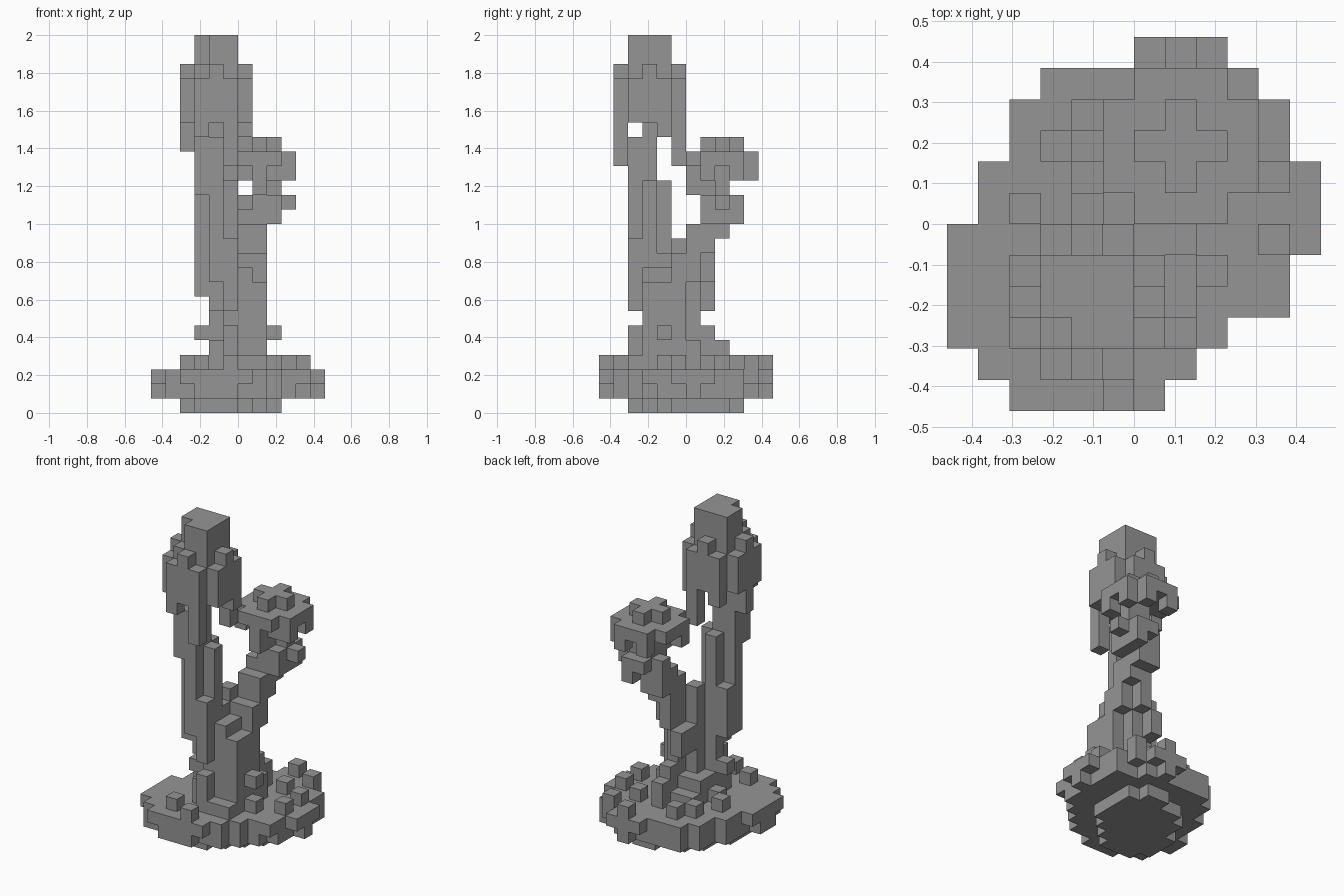
import bpy
import bmesh
from mathutils import Vector

UNIT = 1 / 13  # edge of one block

if "Cube" in bpy.data.objects:
    bpy.data.objects.remove(bpy.data.objects["Cube"], do_unlink=True)

grey = bpy.data.materials.new("stone_grey")
grey.use_nodes = True
grey.diffuse_color = (0.3, 0.3, 0.3, 1)
grey.node_tree.nodes["Principled BSDF"].inputs["Base Color"].default_value = grey.diffuse_color

parts = {}


def box(part, x, y, z):
    """Fill a block region; each range is (low edge, high edge)."""
    cells = parts.setdefault(part, set())
    cells.update((i, j, k) for i in range(*x) for j in range(*y) for k in range(*z))


def cell(part, x, y, low, high=None):
    """Fill one upright column of blocks."""
    box(part, (x, x + 1), (y, y + 1), (low, high or low + 1))


def layer(part, z, first_row, rows):
    """Fill one level from the x range of each row, front to back."""
    for j, span in enumerate(rows, start=first_row):
        box(part, span, (j, j + 1), (z, z + 1))


def build(part, solid):
    """Make a mesh from the outward faces of a part's blocks."""
    bm = bmesh.new()
    for c in sorted(parts[part]):
        for axis in range(3):
            for side in (0, 1):
                near = list(c)
                near[axis] += 2 * side - 1
                if tuple(near) in solid:
                    continue
                corners = []
                for a, b in ((0, 0), (1, 0), (1, 1), (0, 1)):
                    p = Vector(c)
                    p[axis] += side
                    p[(axis + 1) % 3] += a
                    p[(axis + 2) % 3] += b
                    corners.append(bm.verts.new(p * UNIT))
                bm.faces.new(corners if side else corners[::-1])
    bmesh.ops.remove_doubles(bm, verts=bm.verts, dist=UNIT / 100)
    mesh = bpy.data.meshes.new(part)
    bm.to_mesh(mesh)
    bm.free()
    mesh.materials.append(grey)
    bpy.context.collection.objects.link(bpy.data.objects.new(part, mesh))


# Ground disk: wide upper layer, slightly trimmed lower layer, small foot
layer("ground_disk", 2, -6, [(-4, 1), (-5, 2), (-6, 3), (-6, 5), (-6, 5), (-6, 6),
                             (-5, 6), (-5, 6), (-4, 5), (-4, 5), (-3, 4), (0, 3)])
layer("ground_disk", 1, -6, [(-3, 0), (-5, 2), (-5, 3), (-6, 4), (-6, 5), (-5, 5),
                             (-5, 6), (-5, 5), (-4, 5), (-4, 5), (-3, 3), (1, 2)])
layer("ground_foot", 0, -4, [(-3, 0), (-4, 1), (-4, 2), (-4, 3),
                             (-3, 3), (-3, 3), (-2, 3), (0, 2)])

# Pebbles scattered on the disk
for x, y in ((-3, -5), (-1, -6), (4, -1), (2, -2), (4, 1), (2, 2), (3, 4),
             (1, 5), (-2, 3), (-3, 2), (-4, 0)):
    cell("pebbles", x, y, 3)

# Roots and side knobs round the foot of the trunk
box("roots", (-2, 2), (-3, 1), (3, 5))
box("roots", (-2, 0), (1, 2), (3, 4))
box("roots", (0, 1), (1, 3), (3, 5))
box("roots", (0, 2), (-4, -3), (3, 4))
cell("roots", -3, -1, 3)
cell("roots", -1, -4, 3, 6)
cell("roots", 2, -2, 5)
cell("roots", -3, -2, 5)
box("roots", (0, 1), (0, 2), (5, 6))

# Shared trunk
cell("trunk", -1, -1, 5, 12)
cell("trunk", -1, -2, 5, 11)
cell("trunk", 0, -1, 5, 11)
cell("trunk", 0, -2, 5, 10)
cell("trunk", -2, -2, 5, 16)
cell("trunk", -1, -3, 5, 16)
cell("trunk", -1, -4, 7, 12)
cell("trunk", 0, -3, 5, 10)
box("trunk", (1, 2), (-3, -1), (5, 9))
cell("trunk", 1, -1, 5, 11)

# Tall stem with flanking columns
cell("tall_stem", -2, -3, 7, 20)
cell("tall_stem", -2, -4, 9, 19)
cell("tall_stem", -3, -3, 8, 20)
cell("tall_stem", -3, -2, 8, 12)
cell("tall_stem", -3, -4, 15, 19)

# Tall cap: core with one clipped corner, four side lobes, hanging tips
box("tall_cap", (-3, 0), (-4, -1), (20, 26))
parts["tall_cap"] -= {(-3, -4, k) for k in (24, 25)}
for side in (-5, -1):
    box("cap_lobes", (-3, 0), (side, side + 1), (20, 23))
    cell("cap_lobes", -2, side, 23)
    cell("cap_lobes", -1, side, 17, 20)
    cell("cap_lobes", -3, side, 19)
for side in (-4, 0):
    box("cap_lobes", (side, side + 1), (-4, -1), (20, 23))
    cell("cap_lobes", side, -3, 23)
cell("cap_lobes", -4, -3, 18, 20)
cell("cap_lobes", 0, -2, 19)

# Short branch leaning back
cell("short_branch", 0, 0, 6, 13)
cell("short_branch", 1, 0, 9, 13)
cell("short_branch", 0, 1, 9, 13)
cell("short_branch", -1, 1, 7, 9)
cell("short_branch", -1, 0, 7, 9)
cell("short_branch", 1, 1, 11, 13)
cell("short_branch", 0, 2, 12)

# Whorl and neck under the short cap
box("whorl", (0, 3), (2, 3), (13, 15))
box("whorl", (1, 3), (1, 2), (13, 15))
cell("whorl", 0, 1, 13)
cell("whorl", 1, 2, 12)
cell("whorl", 2, 3, 13, 15)
cell("whorl", 1, 3, 14)
cell("whorl", 3, 2, 14)
box("neck", (1, 3), (1, 3), (15, 17))
parts["neck"].discard((2, 1, 15))

# Short cap: rounded plate, cross on top, tips hanging from the rim
box("short_cap", (0, 3), (0, 5), (17, 18))
box("short_cap", (-1, 4), (1, 4), (17, 18))
box("short_cap", (0, 3), (2, 3), (18, 19))
box("short_cap", (1, 2), (1, 4), (18, 19))
for x, y in ((-1, 1), (3, 3), (3, 1), (0, 4), (2, 4)):
    cell("short_cap", x, y, 16)
cell("short_cap", 1, 0, 15, 17)

solid = set().union(*parts.values())
for part in parts:
    build(part, solid)
